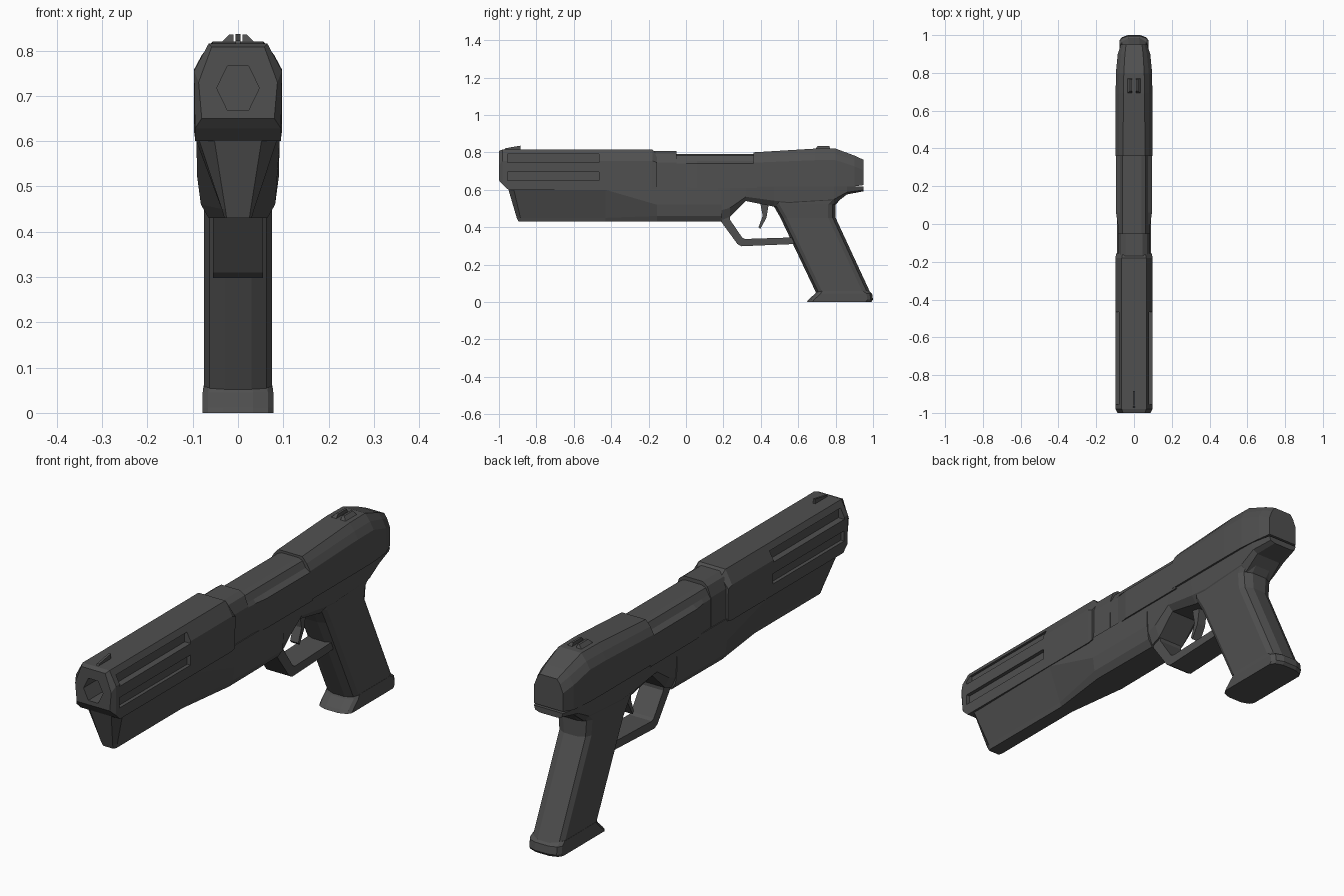
import bpy, bmesh, math

if "Cube" in bpy.data.objects:
    bpy.data.objects.remove(bpy.data.objects["Cube"])

mat = bpy.data.materials.new("dark grey")
mat.diffuse_color = (0.08, 0.08, 0.08, 1)
mat.use_nodes = True
mat.node_tree.nodes["Principled BSDF"].inputs["Base Color"].default_value = mat.diffuse_color


def skin(name, shells):
    """Mesh from one or more shells; each shell is a list of closed rings with capped ends."""
    bm = bmesh.new()
    for rings in shells:
        vr = [[bm.verts.new(p) for p in r] for r in rings]
        n = len(vr[0])
        for a, b in zip(vr, vr[1:]):
            for i in range(n):
                j = (i + 1) % n
                bm.faces.new((a[i], a[j], b[j], b[i]))
        bm.faces.new(vr[0])
        bm.faces.new(vr[-1])
    bmesh.ops.recalc_face_normals(bm, faces=bm.faces)
    me = bpy.data.meshes.new(name)
    bm.to_mesh(me)
    bm.free()
    me.materials.append(mat)
    ob = bpy.data.objects.new(name, me)
    bpy.context.collection.objects.link(ob)
    return ob


def mirrored(half):
    return half + [(-x, y, z) for x, y, z in reversed(half)]


def along_y(name, sections):
    """sections: (y, [(x, z), ...]) half outlines; mirrored over x."""
    return skin(name, [[mirrored([(x, y, z) for x, z in half]) for y, half in sections]])


def along_z(name, sections, cf, cb):
    """sections: (z, front y, back y, half width); chamfered corners of size cf, cb."""
    rings = []
    for z, f, b, w in sections:
        rings.append(mirrored([(w - 0.045, f, z), (w - 0.012, f + cf * .4, z), (w, f + cf, z),
                               (w, b - cb, z), (w - 0.012, b - cb * .4, z), (w - 0.045, b, z)]))
    return skin(name, [rings])


def plate(name, profile, w):
    return skin(name, [[[(x, y, z) for y, z in profile] for x in (-w, w)]])


def box(x0, x1, y0, y1, z0, z1):
    return [[(x0, y, z0), (x1, y, z0), (x1, y, z1), (x0, y, z1)] for y in (y0, y1)]


# Front shroud with bevelled nose
full = [(.065, .815), (.097, .755), (.095, .60)]
shroud = along_y("front_shroud", [
    (-1.0, [(.058, .808), (.087, .73), (.08, .65)]),
    (-.98, [(.065, .815), (.097, .755), (.095, .628)]),
    (-.95, full), (-.18, full),
    (-.155, [(.06, .79), (.096, .745), (.094, .605)])])

# Side slots and hexagonal bore, cut from the shroud
shells = []
for s in (-1, 1):
    for x, z0, z1 in ((.068, .745, .79), (.08, .65, .695)):
        xs = sorted((s * x, s * .13))
        shells.append(box(xs[0], xs[1], -.955, -.465, z0, z1))
hexagon = [(.047 * math.cos(k * math.pi / 3), .717 + .056 * math.sin(k * math.pi / 3)) for k in range(6)]
shells.append([[(x, y, z) for x, z in hexagon] for y in (-1.05, -.88)])
cutter = skin("slot_cutter", shells)
cutter.hide_render = True
cutter.hide_viewport = True
cut = shroud.modifiers.new("slots", 'BOOLEAN')
cut.operation = 'DIFFERENCE'
cut.solver = 'EXACT'
cut.object = cutter

# Lower rail: wedge-shaped in front, widening into the frame
rail = [
    [(.055, -.955, .62), (.028, -.905, .45), (.025, -.895, .43)],
    [(.092, -.925, .62), (.036, -.885, .45), (.03, -.88, .43)],
    [(.092, -.43, .60), (.036, -.43, .45), (.03, -.43, .43)],
    [(.09, -.155, .52), (.082, -.155, .46), (.065, -.155, .43)],
    [(.089, .19, .52), (.082, .19, .46), (.062, .19, .43)],
]
tops = [.625, .625, .62, .615, .615]
skin("lower_rail", [[mirrored([(r[0][0], r[0][1], t)] + r) for r, t in zip(rail, tops)]])

# Frame above trigger and grip
along_y("frame", [
    (y, [(w, .617), (w - .006, b + (.615 - b) * .3), (w - .028, b)]) for y, b, w in (
        (.17, .43, .09), (.235, .455, .09), (.32, .54, .09), (.47, .51, .09), (.55, .50, .09),
        (.79, .52, .09), (.86, .575, .088), (.95, .592, .07))])

# Grip and its base
along_z("grip", [(.04, .70, .99, .075), (.45, .505, .80, .075),
                 (.52, .465, .80, .08), (.60, .45, .87, .084)], .035, .04)
along_z("grip_base", [(0, .645, .99, .078), (.012, .655, 1.0, .078),
                      (.045, .69, .995, .078), (.06, .70, .975, .076)], .03, .03)

# Slide: collar, barrel section, rear block
along_y("barrel_collar", [(y, [(.045, .806), (.068, .79), (.085, .745), (.086, .61)])
                          for y in (-.17, -.05)])
along_y("slide_middle", [
    (y, [(.04, .79), (.06, .782), (.075, .755), (w, .74), (w, .61)])
    for y, w in ((-.06, .084), (0, .086), (.06, .095), (.38, .096))])
along_y("slide_rear", [
    (.36, [(.058, .80), (.08, .775), (.097, .745), (.097, .618)]),
    (.69, [(.056, .82), (.08, .79), (.097, .758), (.097, .618)]),
    (.80, [(.054, .82), (.078, .79), (.096, .758), (.096, .618)]),
    (.90, [(.048, .783), (.068, .76), (.086, .725), (.086, .618)]),
    (.95, [(.042, .76), (.056, .74), (.07, .705), (.07, .625)])])

# Trigger guard and trigger
plate("trigger_guard", [(.18, .44), (.275, .31), (.295, .298), (.58, .31), (.565, .345),
                        (.315, .337), (.30, .345), (.235, .44), (.235, .47), (.18, .47)], .055)
plate("trigger", [(.395, .54), (.41, .46), (.388, .40), (.397, .39), (.43, .45), (.445, .54)], .02)

# Sights
plate("front_sight", [(-.975, .81), (-.965, .822), (-.885, .836), (-.885, .81)], .005)
for s, side in ((-1, "left"), (1, "right")):
    skin("rear_sight_" + side, [[
        [(s * .01, y, .81), (s * .01, y + d, .835), (s * .02, y + d, .835), (s * .044, y, .81)]
        for y, d in ((.685, .02), (.775, -.01))]])
